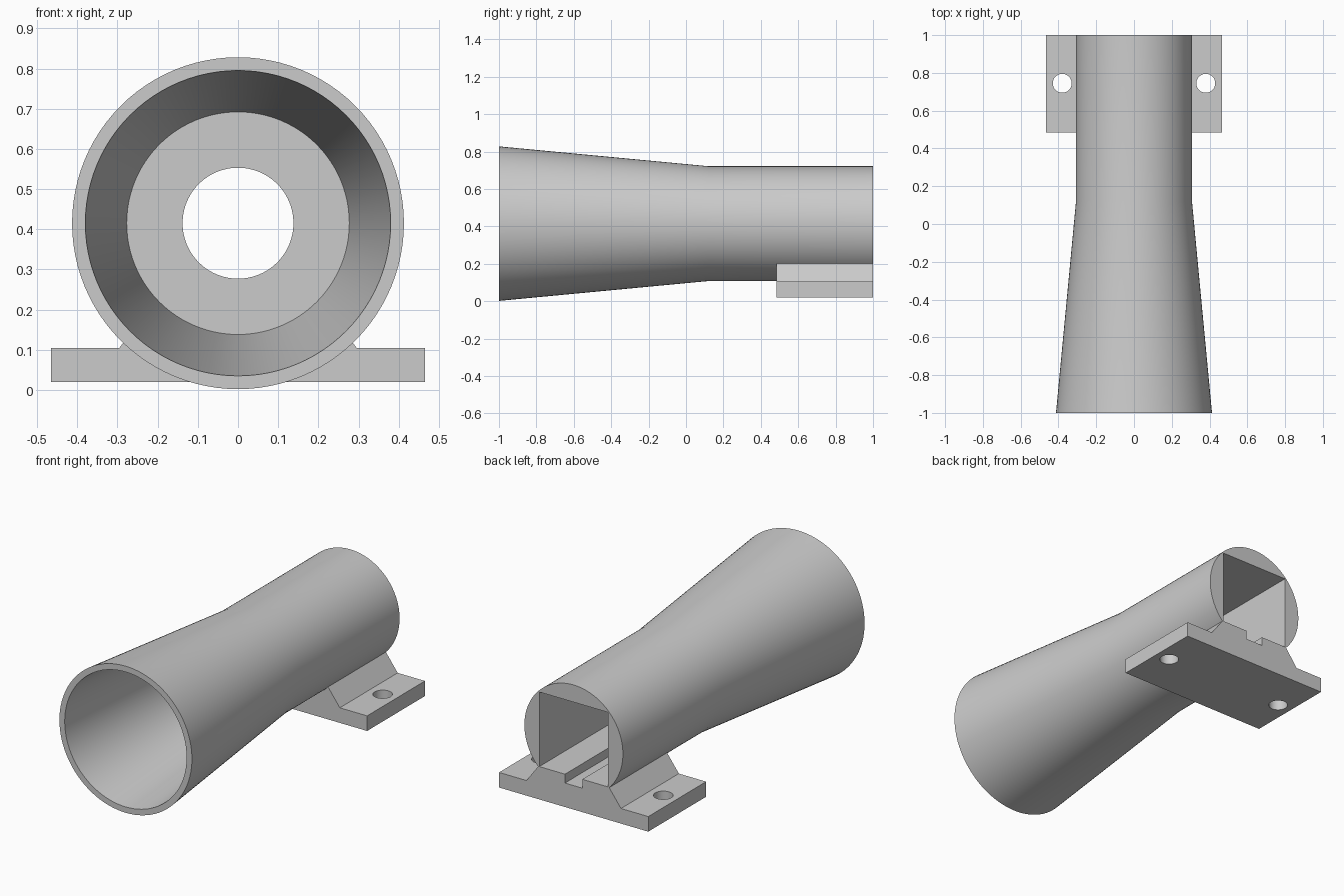
import bpy, bmesh, math

if "Cube" in bpy.data.objects:
    bpy.data.objects.remove(bpy.data.objects["Cube"], do_unlink=True)

AXIS_Z = 0.415
BACK = 1.0
SEGMENTS = 96

grey = bpy.data.materials.new("plain_grey")
grey.use_nodes = True
colour = (0.6, 0.6, 0.6, 1)
grey.diffuse_color = colour
grey.node_tree.nodes["Principled BSDF"].inputs["Base Color"].default_value = colour


def finish(name, bm):
    bmesh.ops.recalc_face_normals(bm, faces=bm.faces)
    mesh = bpy.data.meshes.new(name)
    bm.to_mesh(mesh)
    bm.free()
    obj = bpy.data.objects.new(name, mesh)
    bpy.context.collection.objects.link(obj)
    mesh.materials.append(grey)
    return obj


def lathe(name, profile):
    """Revolve a closed (y, radius) outline about the tube axis."""
    bm = bmesh.new()
    rings = []
    for i in range(SEGMENTS):
        a = 2 * math.pi * i / SEGMENTS
        rings.append([bm.verts.new((r * math.sin(a), y, AXIS_Z + r * math.cos(a)))
                      for y, r in profile])
    n = len(profile)
    for i in range(SEGMENTS):
        p, q = rings[i], rings[(i + 1) % SEGMENTS]
        for j in range(n):
            k = (j + 1) % n
            bm.faces.new((p[j], p[k], q[k], q[j]))
    return finish(name, bm)


def extrude(name, half, y0, y1):
    """Extrude a mirrored (x, z) half outline along y."""
    bm = bmesh.new()
    outline = half + [(-x, z) for x, z in reversed(half)]
    face = bm.faces.new([bm.verts.new((x, y0, z)) for x, z in outline])
    side = bmesh.ops.extrude_face_region(bm, geom=[face])
    verts = [g for g in side["geom"] if isinstance(g, bmesh.types.BMVert)]
    bmesh.ops.translate(bm, verts=verts, vec=(0, y1 - y0, 0))
    return finish(name, bm)


def boolean(target, tool, operation):
    mod = target.modifiers.new(tool.name, "BOOLEAN")
    mod.operation = operation
    mod.solver = "EXACT"
    mod.object = tool
    bpy.context.view_layer.objects.active = target
    bpy.ops.object.modifier_apply(modifier=mod.name)
    bpy.data.objects.remove(tool, do_unlink=True)


# Flared tube with a tapered mouth, a stop ring and a round bore
tube = lathe("flared_tube", [
    (-1, 0.38), (-1, 0.413), (0.12, 0.307), (BACK, 0.307),
    (BACK, 0.138), (0.12, 0.138), (0.12, 0.277)])

# Mounting foot with sloped shoulders
foot = extrude("mounting_foot", [
    (0.465, 0.02), (0.465, 0.105), (0.295, 0.105), (0.22, 0.205)], 0.485, BACK)
boolean(tube, foot, "UNION")

# Square socket with a keyway in its floor
socket = extrude("socket_cutter", [
    (0.054, 0.155), (0.054, 0.205), (0.214, 0.205), (0.214, 0.625)], 0.2, BACK + 0.1)
boolean(tube, socket, "DIFFERENCE")

# Screw holes through the foot
for side in (-1, 1):
    bpy.ops.mesh.primitive_cylinder_add(vertices=48, radius=0.05, depth=0.3,
                                        location=(side * 0.38, 0.745, 0.06))
    hole = bpy.context.object
    hole.name = "screw_hole_cutter"
    hole.data.materials.append(grey)
    boolean(tube, hole, "DIFFERENCE")

# Smooth round surfaces, crisp edges
bpy.ops.object.select_all(action="DESELECT")
tube.select_set(True)
bpy.context.view_layer.objects.active = tube
bpy.ops.object.shade_smooth_by_angle(angle=math.radians(20))
